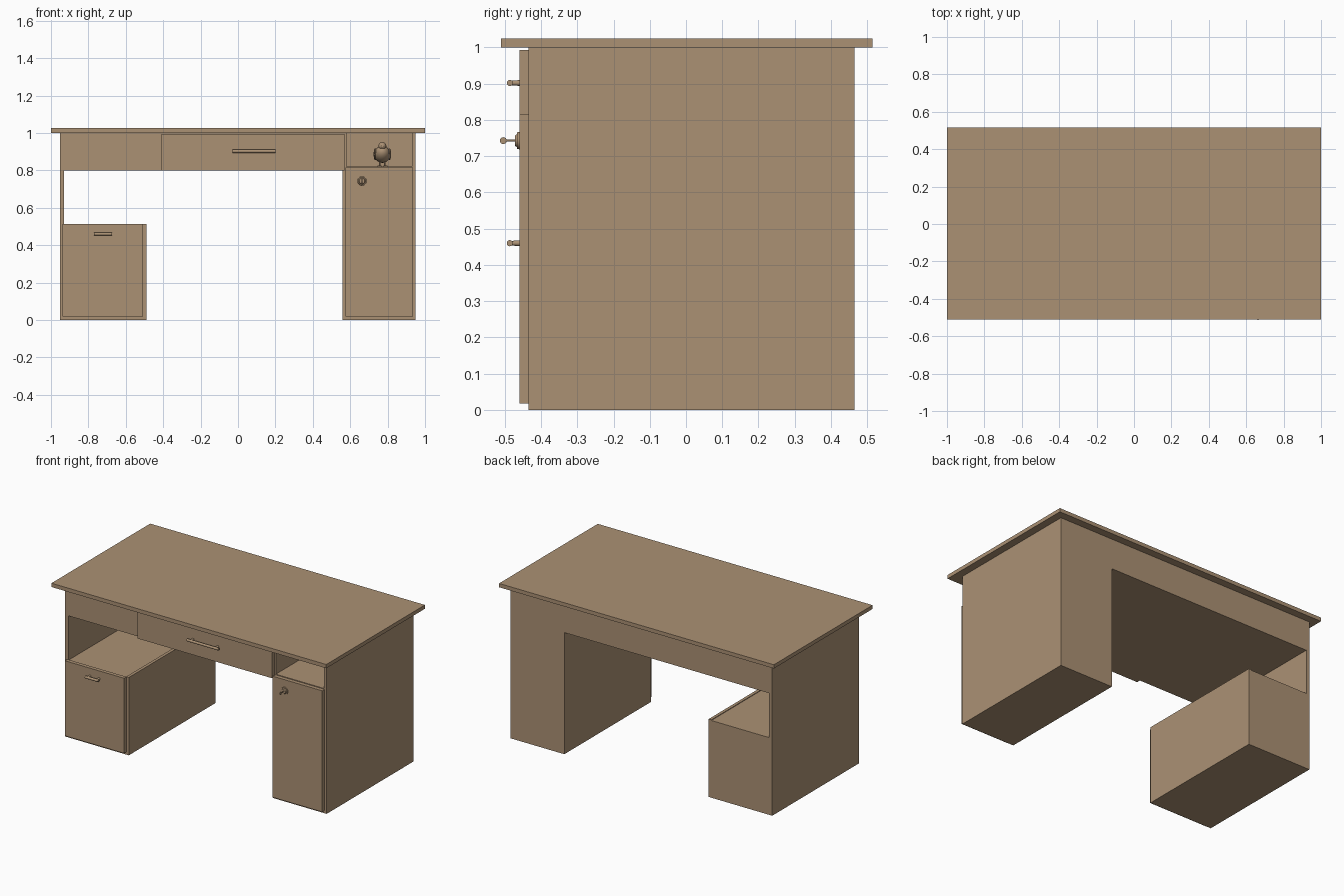
import bpy, math
from mathutils import Vector

if "Cube" in bpy.data.objects:
    bpy.data.objects.remove(bpy.data.objects["Cube"])

wood = bpy.data.materials.new("brown wood")
wood.diffuse_color = (0.41, 0.285, 0.175, 1)
wood.use_nodes = True
wood.node_tree.nodes["Principled BSDF"].inputs["Base Color"].default_value = wood.diffuse_color


def finish(name, smooth=False):
    ob = bpy.context.object
    ob.name = name
    ob.data.materials.clear()
    ob.data.materials.append(wood)
    if smooth:
        bpy.ops.object.shade_smooth_by_angle(angle=math.radians(40))
    return ob


def box(name, x0, x1, y0, y1, z0, z1):
    bpy.ops.mesh.primitive_cube_add(size=1, location=((x0 + x1) / 2, (y0 + y1) / 2, (z0 + z1) / 2))
    bpy.context.object.scale = (x1 - x0, y1 - y0, z1 - z0)
    bpy.ops.object.transform_apply(location=False, rotation=False)
    return finish(name)


def rod(name, a, b, r, r2=None, sides=16):
    a, b = Vector(a), Vector(b)
    d = b - a
    bpy.ops.mesh.primitive_cone_add(vertices=sides, radius1=r, radius2=r if r2 is None else r2,
                                    depth=d.length, location=(a + b) / 2,
                                    rotation=d.to_track_quat('Z', 'Y').to_euler())
    return finish(name, True)


def ball(name, loc, size, tilt=0):
    bpy.ops.mesh.primitive_uv_sphere_add(segments=16, ring_count=10, radius=1, location=loc,
                                         rotation=(tilt, 0, 0))
    bpy.context.object.scale = size
    return finish(name, True)


F, B = -0.435, 0.465      # body front and back
P = -0.46                 # front of doors and drawer
T = 0.02                  # board thickness

# Table top and the shallow box beneath it
box("table_top", -1, 1, -0.511, 0.515, 1.0, 1.025)
box("apron_box", -0.93, 0.56, F, B, 0.80, 1.0)
box("left_side_panel", -0.953, -0.93, F, B, 0, 1.0)

# Left pedestal
box("left_cabinet", -0.93, -0.51, F, B, 0, 0.508)
box("left_cabinet_side", -0.51, -0.49, F, B, 0, 0.512)
box("left_door", -0.938, -0.507, P, F, 0.018, 0.512)

# Right pedestal with an open niche on top
box("right_cabinet", 0.58, 0.93, F, B, 0, 0.82)
box("right_side_panel", 0.93, 0.95, F, B, 0, 1.0)
box("right_inner_panel", 0.56, 0.58, F, B, 0, 1.0)
box("niche_back", 0.58, 0.93, B - T, B, 0.82, 1.0)
box("right_door", 0.575, 0.935, P, F, 0.018, 0.815)

# Centre drawer
box("drawer_front", -0.41, 0.57, P, F, 0.80, 0.993)


# Bar handles on two posts
def handle(name, x0, x1, z, inset):
    rod(name + "_bar", (x0, -0.486, z), (x1, -0.486, z), 0.0085)
    for x in (x0 + inset, x1 - inset):
        rod(name + "_post", (x, P, z), (x, -0.486, z), 0.008, 0.006)


handle("drawer_handle", -0.03, 0.20, 0.902, 0.025)
handle("door_handle", -0.77, -0.675, 0.46, 0.015)

# Lock and key: key lies in the vertical yz plane
kx, kz = 0.663, 0.743
rod("lock_plate", (kx, P, kz), (kx, -0.466, kz), 0.024, 0.023, 24)
rod("lock_ring", (kx, -0.466, kz), (kx, -0.472, kz), 0.018, 0.014, 24)
rod("key_shaft", (kx, -0.47, kz), (kx, -0.497, kz), 0.003)
rod("key_bow", (kx - 0.002, -0.504, kz), (kx + 0.002, -0.504, kz), 0.0095)

# Small bird figurine standing in the niche
bx, by, bz = 0.772, 0.0, 0.82
ball("bird_body", (bx, by, bz + 0.066), (0.044, 0.062, 0.042), math.radians(-25))
ball("bird_head", (bx, by - 0.035, bz + 0.110), (0.021, 0.024, 0.021))
rod("bird_beak", (bx, by - 0.054, bz + 0.108), (bx, by - 0.075, bz + 0.104), 0.007, 0)
tail = box("bird_tail", bx - 0.015, bx + 0.015, by + 0.035, by + 0.11, bz + 0.040, bz + 0.048)
tail.rotation_euler = (math.radians(-15), 0, 0)
for s in (-1, 1):
    ball("bird_wing", (bx + s * 0.038, by + 0.012, bz + 0.066), (0.009, 0.052, 0.026), math.radians(-25))
    rod("bird_leg", (bx + s * 0.013, by, bz + 0.004), (bx + s * 0.013, by, bz + 0.035), 0.004, sides=8)
    box("bird_foot", bx + s * 0.016 - 0.010, bx + s * 0.016 + 0.010, by - 0.025, by + 0.012, bz, bz + 0.006)
